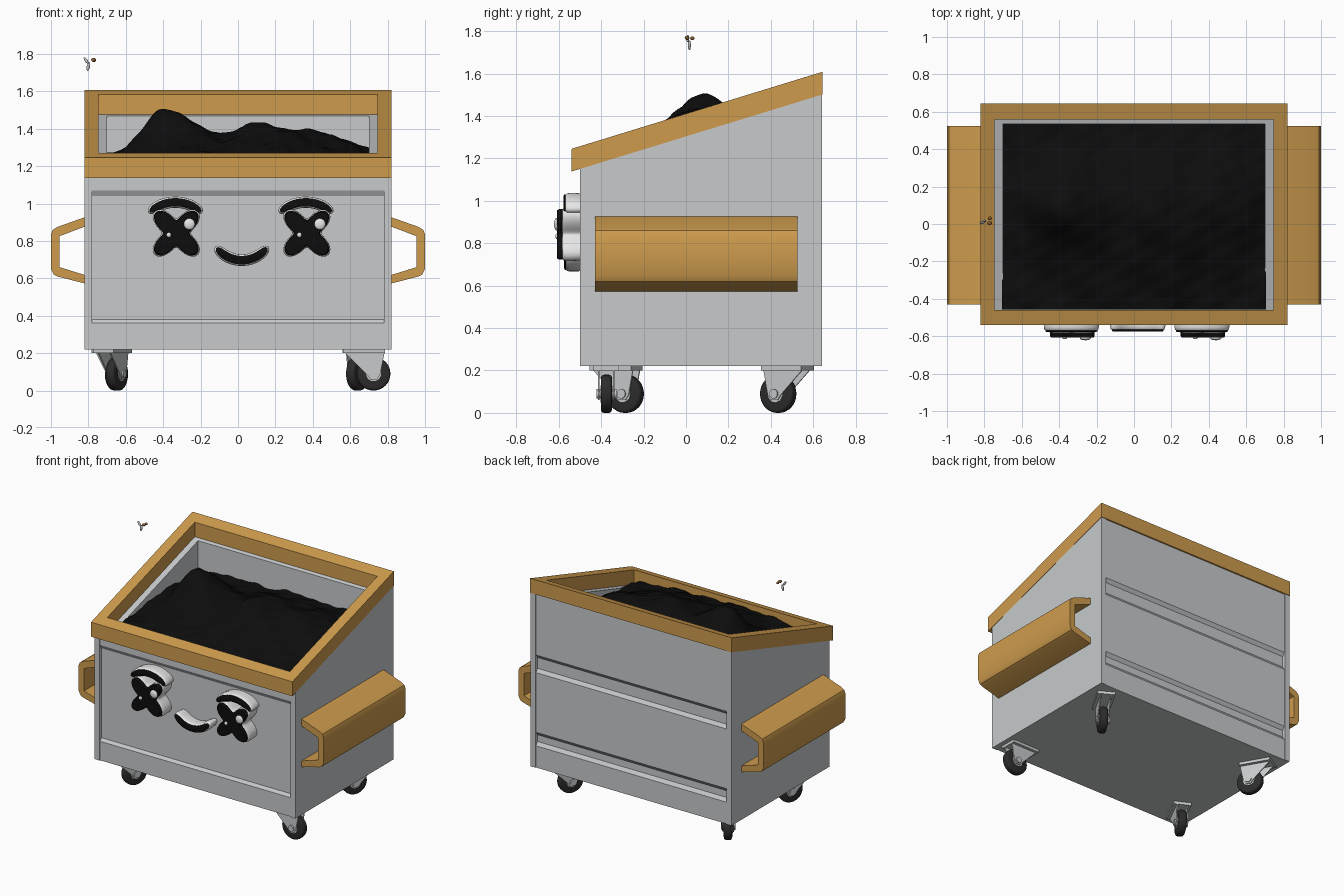
import bpy
import bmesh
import math
from mathutils import Matrix, Vector

if "Cube" in bpy.data.objects:
    bpy.data.objects.remove(bpy.data.objects["Cube"])


def material(name, r, g, b):
    m = bpy.data.materials.new(name)
    m.use_nodes = True
    m.diffuse_color = (r, g, b, 1)
    m.node_tree.nodes["Principled BSDF"].inputs["Base Color"].default_value = (r, g, b, 1)
    return m


GREY = material("painted grey metal", 0.57, 0.59, 0.6)
ORANGE = material("ochre trim", 0.62, 0.33, 0.075)
BLACK = material("black", 0.004, 0.004, 0.004)
RUBBER = material("dark rubber", 0.025, 0.025, 0.025)
WHITE = material("white", 0.8, 0.8, 0.8)
BROWN = material("brown", 0.25, 0.11, 0.03)


def finish(name, bm, mat, smooth=None, matrix=None, fix=True):
    if fix:
        bmesh.ops.recalc_face_normals(bm, faces=bm.faces[:])
    mesh = bpy.data.meshes.new(name)
    bm.to_mesh(mesh)
    bm.free()
    mesh.materials.append(mat)
    if smooth:
        mesh.shade_smooth()
        mesh.set_sharp_from_angle(angle=math.radians(smooth))
    obj = bpy.data.objects.new(name, mesh)
    bpy.context.scene.collection.objects.link(obj)
    if matrix:
        obj.matrix_world = matrix
    return obj


def loft(name, rings, mat, **kw):
    """Skin a list of equal closed rings and cap both ends."""
    bm = bmesh.new()
    loops = [[bm.verts.new(p) for p in ring] for ring in rings]
    n = len(loops[0])
    for a, b in zip(loops, loops[1:]):
        for i in range(n):
            j = (i + 1) % n
            bm.faces.new((a[i], a[j], b[j], b[i]))
    bm.faces.new(loops[0])
    bm.faces.new(loops[-1])
    return finish(name, bm, mat, **kw)


def prism(name, axis, pts, lo, hi, mat, **kw):
    """Extrude a 2D profile along x (points y,z) or y (points x,z)."""
    place = (lambda p, t: (t, p[0], p[1])) if axis == "x" else (lambda p, t: (p[0], t, p[1]))
    return loft(name, [[place(p, t) for p in pts] for t in (lo, hi)], mat, **kw)


def ellipsoid(name, centre, radii, mat, tilt=0.0):
    bm = bmesh.new()
    bmesh.ops.create_uvsphere(bm, u_segments=16, v_segments=10, radius=1)
    mtx = Matrix.Translation(centre) @ Matrix.Rotation(tilt, 4, "Y") @ Matrix.Diagonal((*radii, 1))
    bmesh.ops.transform(bm, matrix=mtx, verts=bm.verts[:])
    return finish(name, bm, mat, smooth=60)


def top(y):
    """Height of the sloped bin mouth."""
    return 1.15 + (y + 0.5) * 0.307


def sloped(y0, y1, low=0.22):
    return [(y0, low), (y1, low), (y1, top(y1)), (y0, top(y0))]


# Bin body
FLOOR = 0.22
for side, s in (("left", 1), ("right", -1)):
    prism(side + "_wall", "x", sloped(-0.5, 0.64), s * 0.78, s * 0.82, GREY)
    prism(side + "_liner", "x", sloped(-0.46, 0.56), s * 0.70, s * 0.78, GREY)

OUT, IN = -0.495, -0.478
prism("front_panel", "x", [(-0.44, FLOOR), (OUT, FLOOR), (OUT, 0.36), (IN, 0.38), (IN, 1.04),
      (OUT, 1.07), (OUT, top(OUT)), (-0.44, top(-0.44))], -0.78, 0.78, GREY)

OUT, IN = 0.635, 0.617
back = [(0.535, FLOOR), (OUT, FLOOR)]
for low, high in ((0.38, 0.48), (0.92, 1.05)):
    back += [(OUT, low), (IN, low + 0.025), (IN, high - 0.025), (OUT, high)]
back += [(OUT, top(OUT)), (0.535, top(0.535))]
prism("back_panel", "x", back, -0.78, 0.78, GREY)
prism("bin_floor", "x", [(-0.48, FLOOR), (0.61, FLOOR), (0.61, 0.26), (-0.48, 0.26)], -0.78, 0.78, GREY)


# Sloped rim
def rim(name, y0, y1, x0, x1):
    pts = [(y0, top(y0)), (y1, top(y1)), (y1, top(y1) + 0.107), (y0, top(y0) + 0.107)]
    prism(name, "x", pts, x0, x1, ORANGE)


rim("rim_front", -0.54, -0.46, -0.822, 0.822)
rim("rim_back", 0.56, 0.643, -0.822, 0.822)
rim("rim_left", -0.46, 0.56, 0.745, 0.822)
rim("rim_right", -0.46, 0.56, -0.822, -0.745)

# Side lifting sleeves
sleeve = [(0.81, 0.93), (0.965, 0.875), (0.99, 0.86), (1, 0.835), (1, 0.65), (0.985, 0.62),
          (0.965, 0.61), (0.81, 0.57), (0.81, 0.615), (0.955, 0.66), (0.955, 0.825), (0.81, 0.88)]
for side, s in (("left", 1), ("right", -1)):
    prism(side + "_sleeve", "y", [(s * x, z) for x, z in sleeve], -0.43, 0.525, ORANGE, smooth=35)


# Heap of rubbish
def heap(x, y):
    z = 1.2 + 0.07 * (y + 0.46)
    for px, py, h, w in ((-0.46, 0.1, 0.13, 0.1), (-0.31, 0.08, 0.19, 0.12), (0.1, 0.1, 0.17, 0.16),
                         (0.48, 0.12, 0.12, 0.15), (0.25, -0.2, 0.06, 0.15), (-0.2, -0.25, 0.06, 0.16)):
        z += h * math.exp(-((x - px) ** 2 + 0.6 * (y - py) ** 2) / (2 * w * w))
    z += 0.012 * math.sin(19 * x + 7 * y) * math.cos(17 * y - 5 * x)
    return z + 0.006 * math.sin(43 * x - 21 * y) * math.sin(37 * y + 11 * x)


bm = bmesh.new()
bmesh.ops.create_grid(bm, x_segments=70, y_segments=50, size=1)
for v in bm.verts:
    x, y = v.co.x * 0.705, 0.042 + v.co.y * 0.5
    v.co = (x, y, heap(x, y))
finish("rubbish_heap", bm, BLACK, smooth=60, fix=False)


# Face: outlines that can be inset, lofted into soft pads
def eye_outline(cx, cz):
    def outline(inset):
        pts = []
        for i in range(64):
            a = math.tau * i / 64
            r = 0.121 + 0.043 * math.cos(4 * (a - math.pi / 4)) - inset
            pts.append((cx + r * math.cos(a), cz + r * math.sin(a)))
        return pts
    return outline


def arc_outline(cx, cz, radius, mid, half, width):
    def outline(inset, n=24):
        inner, outer = [], []
        for i in range(n):
            t = -math.cos(math.pi * (i + 0.5) / n)
            a = math.radians(mid) + t * (math.radians(half) - inset / radius)
            w = (width - inset) * math.sqrt(1 - abs(t) ** 6)
            for row, r in ((outer, radius + w), (inner, radius - w)):
                row.append((cx + r * math.cos(a), cz + r * math.sin(a)))
        return outer + inner[::-1]
    return outline


def pad(name, outline, front, proud):
    """White soft pad with a black front."""
    def rings(steps):
        return [[(x, y, z) for x, z in outline(i)] for y, i in steps]
    loft(name + "_pad", rings([(-0.47, 0.005), (front + 0.05, 0), (front + 0.02, 0),
                               (front + 0.006, 0.003), (front, 0.01)]), WHITE, smooth=50)
    loft(name + "_front", rings([(front + 0.01, 0.008), (front - proud * 0.6, 0.008),
                                 (front - proud, 0.014)]), BLACK, smooth=50)


for side, cx in (("right", -0.33), ("left", 0.368)):
    pad(side + "_eye", eye_outline(cx, 0.842), -0.583, 0.024)
    pad(side + "_brow", arc_outline(cx - 0.005, 0.802, 0.205, 90, 44, 0.03), -0.57, 0.007)
    ellipsoid(side + "_eye_glint", (cx + 0.07, -0.61, 0.89), (0.03, 0.012, 0.03), WHITE)
    ellipsoid(side + "_eye_small_glint", (cx - 0.04, -0.608, 0.832), (0.013, 0.008, 0.013), WHITE)
pad("mouth", arc_outline(0.02, 0.865, 0.168, 270, 56, 0.031), -0.567, 0.007)


# Swivel casters
def drum(name, radius, depth, trail, mat, matrix, soft=0.0):
    bm = bmesh.new()
    bmesh.ops.create_cone(bm, cap_ends=True, segments=32, radius1=radius, radius2=radius, depth=depth)
    if soft:
        rims = [e for e in bm.edges if abs(e.verts[0].co.z - e.verts[1].co.z) < 1e-4]
        bmesh.ops.bevel(bm, geom=rims, offset=soft, segments=3, profile=0.5, affect="EDGES")
    turn = Matrix.Translation((trail, 0, 0.09)) @ Matrix.Rotation(math.pi / 2, 4, "X")
    bmesh.ops.transform(bm, matrix=turn, verts=bm.verts[:])
    finish(name, bm, mat, smooth=40, matrix=matrix)


def caster(name, x, y, heading):
    mtx = Matrix.Translation((x, y, 0)) @ Matrix.Rotation(math.radians(heading), 4, "Z")
    trail = 0.05
    drum(name + "_tyre", 0.09, 0.052, trail, RUBBER, mtx, soft=0.014)
    drum(name + "_hub", 0.04, 0.058, trail, GREY, mtx)
    drum(name + "_axle", 0.022, 0.094, trail, GREY, mtx)
    cheek = [(-0.11, 0.21), (0.11, 0.21), (trail + 0.035, 0.085), (trail + 0.018, 0.06),
             (trail - 0.018, 0.06), (trail - 0.035, 0.085)]
    for s in (-1, 1):
        prism(name + "_fork", "y", cheek, s * 0.032, s * 0.039, GREY, matrix=mtx)
    plate = [(-0.11, 0.2), (0.11, 0.2), (0.11, FLOOR), (-0.11, FLOOR)]
    prism(name + "_plate", "y", plate, -0.06, 0.06, GREY, matrix=mtx)


caster("front_left_caster", 0.675, -0.375, 0)
caster("front_right_caster", -0.67, -0.33, 63)
caster("back_left_caster", 0.665, 0.478, 240)
caster("back_right_caster", -0.675, 0.478, 300)

# Hovering fly
ellipsoid("fly_body", (-0.772, 0.005, 1.768), (0.013, 0.011, 0.01), BROWN)
ellipsoid("fly_head", (-0.77, 0.03, 1.766), (0.01, 0.01, 0.009), BROWN)
ellipsoid("fly_upper_wing", (-0.812, 0.008, 1.765), (0.008, 0.007, 0.02), GREY, tilt=-0.6)
ellipsoid("fly_lower_wing", (-0.8, 0.016, 1.733), (0.009, 0.007, 0.024), GREY, tilt=0.2)
